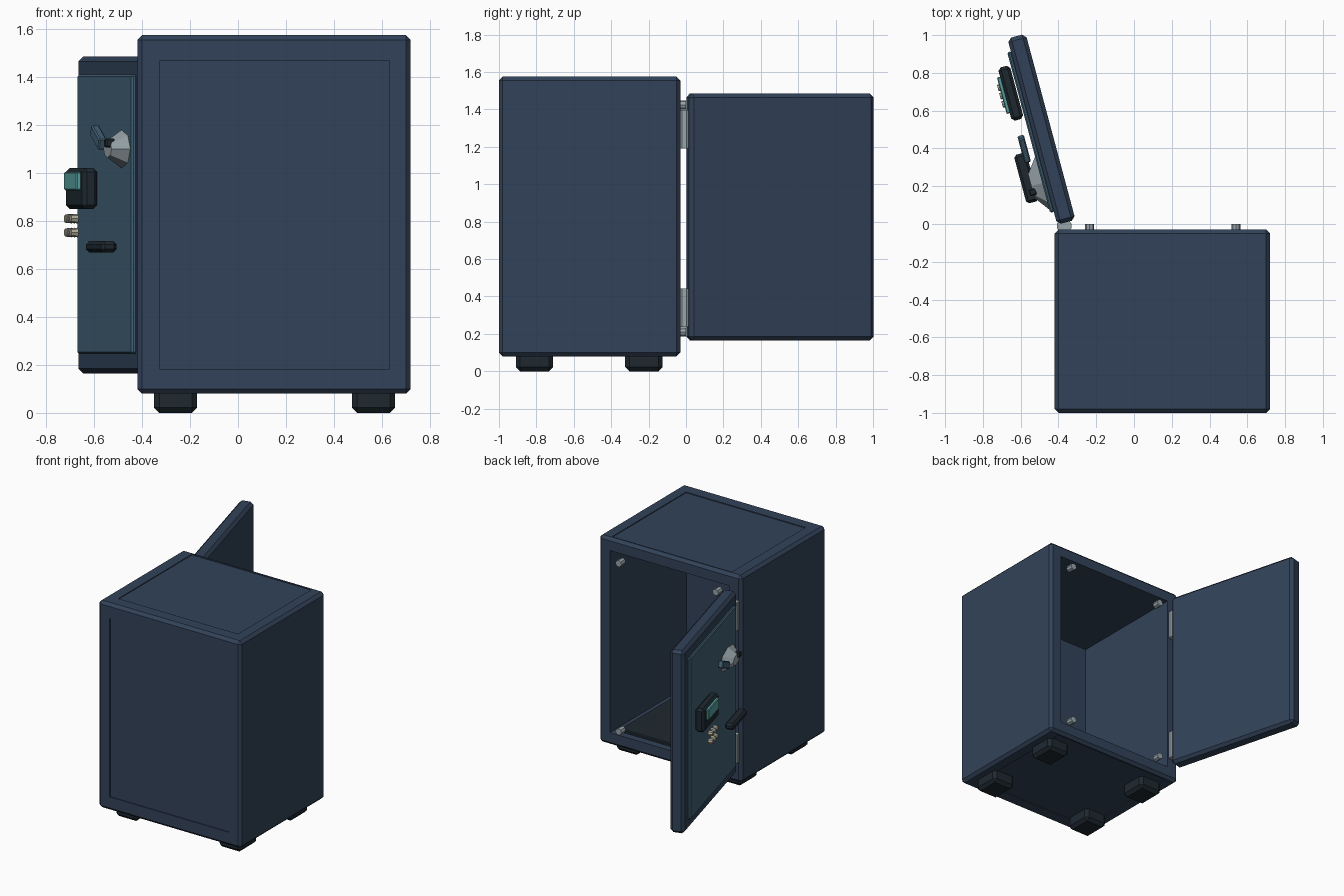
import bpy, bmesh, math
from mathutils import Matrix, Vector

if "Cube" in bpy.data.objects:
    bpy.data.objects.remove(bpy.data.objects["Cube"])


def material(name, rgb):
    m = bpy.data.materials.new(name)
    m.diffuse_color = (*rgb, 1)
    m.use_nodes = True
    m.node_tree.nodes["Principled BSDF"].inputs["Base Color"].default_value = m.diffuse_color
    return m


NAVY = material("navy_steel", (0.032, 0.055, 0.1))
BLUE = material("blue_panel", (0.055, 0.12, 0.18))
DARK = material("dark_plastic", (0.013, 0.022, 0.03))
SILVER = material("silver", (0.32, 0.38, 0.41))
TEAL = material("teal_screen", (0.1, 0.36, 0.36))
BEIGE = material("beige", (0.42, 0.4, 0.32))

# open door: local x = away from hinge, local y = outward, z = height above the floor
DOOR = Matrix.Translation((-0.49, 0.502, 0)) @ Matrix.Rotation(math.radians(105), 4, 'Z')
WORLD = Matrix.Identity(4)


def finish(name, bm, mat, frame):
    bmesh.ops.transform(bm, matrix=frame, verts=bm.verts)
    bmesh.ops.recalc_face_normals(bm, faces=bm.faces)
    me = bpy.data.meshes.new(name)
    bm.to_mesh(me)
    bm.free()
    ob = bpy.data.objects.new(name, me)
    bpy.context.collection.objects.link(ob)
    if mat:
        me.materials.append(mat)
    return ob


def box(name, lo, hi, mat=None, bevel=0.0, frame=WORLD, tilt=0.0):
    lo, hi = Vector(lo), Vector(hi)
    bm = bmesh.new()
    bmesh.ops.create_cube(bm, size=1)
    bmesh.ops.scale(bm, vec=hi - lo, verts=bm.verts)
    if bevel:
        bmesh.ops.bevel(bm, geom=bm.edges[:], offset=bevel, segments=1,
                        affect='EDGES', profile=0.5)
    place = Matrix.Translation((lo + hi) / 2) @ Matrix.Rotation(tilt, 4, 'Y')
    return finish(name, bm, mat, frame @ place)


def cone(name, center, r1, r2, depth, mat, axis='Y', sides=8, frame=WORLD, scale=(1, 1, 1)):
    bm = bmesh.new()
    bmesh.ops.create_cone(bm, cap_ends=True, segments=sides, radius1=r1, radius2=r2, depth=depth)
    if axis == 'Y':
        bmesh.ops.rotate(bm, matrix=Matrix.Rotation(-math.pi / 2, 3, 'X'), verts=bm.verts)
    bmesh.ops.scale(bm, vec=scale, verts=bm.verts)
    return finish(name, bm, mat, frame @ Matrix.Translation(center))


def cut(ob, lo, hi):
    cutter = box("cutter", lo, hi)
    cutter.hide_render = True
    mod = ob.modifiers.new("cut", 'BOOLEAN')
    mod.operation, mod.solver, mod.object = 'DIFFERENCE', 'EXACT', cutter
    bpy.context.view_layer.objects.active = ob
    bpy.ops.object.modifier_apply(modifier=mod.name)
    bpy.data.objects.remove(cutter)


# safe body: hollow shell with shallow inset panels at the back, top and bottom
body = box("safe_body", (-0.42, -1.0, 0.08), (0.72, -0.03, 1.575), NAVY, 0.02)
cut(body, (-0.325, -0.905, 0.17), (0.63, 0.1, 1.485))
cut(body, (-0.325, -1.1, 0.18), (0.63, -0.993, 1.47))
cut(body, (-0.325, -0.9, 1.569), (0.63, -0.06, 1.7))
cut(body, (-0.325, -0.9, 0.0), (0.63, -0.06, 0.086))

# feet
for i, x in enumerate((-0.26, 0.565)):
    for j, y in enumerate((-0.81, -0.225)):
        box(f"foot_{i}{j}", (x - 0.09, y - 0.1, 0), (x + 0.09, y + 0.1, 0.11), DARK, 0.022)

# interior: floor mat and a stack of three bundles
box("floor_mat", (-0.28, -0.86, 0.165), (0.585, -0.08, 0.192), DARK, 0.006)
for i in range(3):
    z = 0.192 + i * 0.062
    box(f"bundle_{i}", (-0.09, -0.63, z), (0.39, -0.37, z + 0.056), BEIGE, 0.008)

# locking studs in the corners of the opening
for i, x in enumerate((-0.235, 0.54)):
    for j, z in enumerate((0.21, 1.425)):
        cone(f"corner_stud_{i}{j}", (x, -0.025, z), 0.024, 0.024, 0.05, SILVER)

# hinges
for i, z in enumerate((0.34, 1.295)):
    cone(f"hinge_{i}", (-0.37, -0.01, z), 0.04, 0.04, 0.205, SILVER, 'Z', 10)

# door slab and raised outer panel
box("door", (-0.51, -0.05, 0.165), (0.51, 0.05, 1.485), NAVY, 0.02, DOOR)
box("door_panel", (-0.44, 0.045, 0.245), (0.44, 0.07, 1.41), BLUE, 0.008, DOOR)

# display with screen
box("display_housing", (0.08, 0.075, 0.85), (0.372, 0.14, 1.02), DARK, 0.016, DOOR)
box("display_screen", (0.125, 0.13, 0.928), (0.325, 0.157, 1.005), TEAL, 0.005, DOOR)

# keypad buttons
for c in range(3):
    for r, z in enumerate((0.752, 0.81)):
        cone(f"keypad_button_{r}{c}", (0.18 + 0.045 * c, 0.152, z),
             0.02, 0.017, 0.03, BEIGE, frame=DOOR)

# pull handle
box("pull_handle", (-0.362, 0.11, 0.669), (-0.096, 0.178, 0.716), DARK, 0.014, DOOR)

# lock: silver knob, blue lever and dark spindle
cone("lock_knob", (-0.277, 0.1, 1.1), 1.0, 0.45, 0.06, SILVER, frame=DOOR, scale=(0.145, 1, 0.08))
box("lock_lever", (-0.15, 0.098, 1.123), (-0.005, 0.133, 1.173), BLUE, 0.006, DOOR, -math.radians(25))
box("lock_spindle", (-0.328, 0.11, 1.107), (-0.292, 0.15, 1.143), DARK, 0.006, DOOR)
